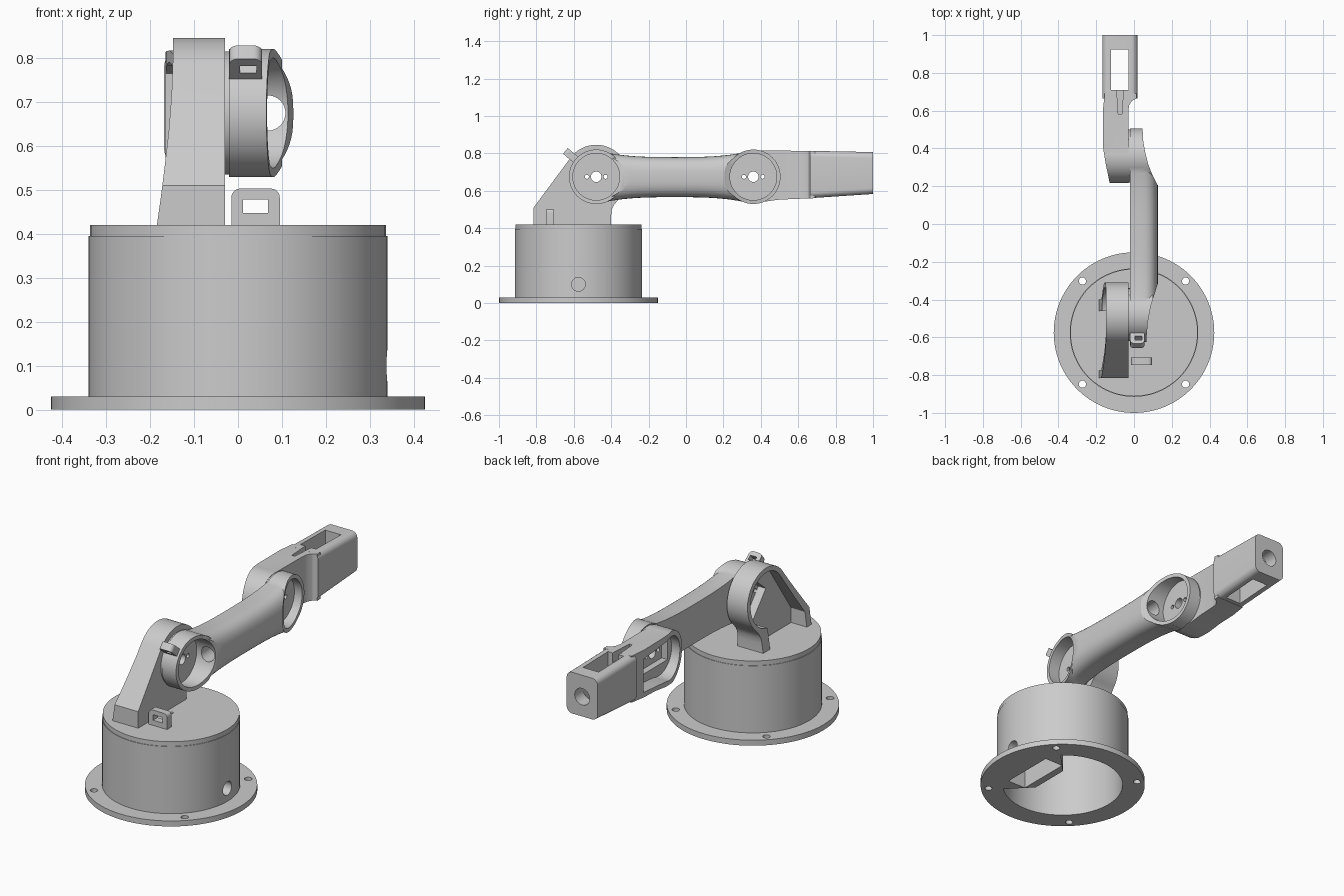
import bpy, bmesh
from math import sin, cos, pi, radians
from mathutils import Matrix

if "Cube" in bpy.data.objects:
    bpy.data.objects.remove(bpy.data.objects["Cube"])


def loft(name, rings):
    """Skin closed rings of 3D points and cap both ends."""
    bm = bmesh.new()
    vs = [[bm.verts.new(p) for p in r] for r in rings]
    n = len(vs[0])
    for a, b in zip(vs, vs[1:]):
        for i in range(n):
            j = (i + 1) % n
            bm.faces.new((a[i], a[j], b[j], b[i]))
    bm.faces.new(vs[0])
    bm.faces.new(vs[-1])
    bmesh.ops.recalc_face_normals(bm, faces=bm.faces)
    me = bpy.data.meshes.new(name)
    bm.to_mesh(me)
    bm.free()
    ob = bpy.data.objects.new(name, me)
    bpy.context.collection.objects.link(ob)
    return ob


def prism(name, pts, axis, a, b):
    """Extrude a 2D outline along an axis: x takes (y,z), y takes (x,z), z takes (x,y)."""
    put = {'x': lambda p, t: (t, p[0], p[1]),
           'y': lambda p, t: (p[0], t, p[1]),
           'z': lambda p, t: (p[0], p[1], t)}[axis]
    return loft(name, [[put(p, t) for p in pts] for t in (a, b)])


def arc(c, r, a0, a1, n=32):
    return [(c[0] + r * cos(radians(a0 + (a1 - a0) * i / n)),
             c[1] + r * sin(radians(a0 + (a1 - a0) * i / n))) for i in range(n + 1)]


def circle(c, r, n=64):
    return arc(c, r, 0, 360, n)[:-1]


def rect(x0, x1, y0, y1, r=0.0):
    if not r:
        return [(x0, y0), (x1, y0), (x1, y1), (x0, y1)]
    out = []
    for cx, cy, a in ((x1 - r, y0 + r, -90), (x1 - r, y1 - r, 0),
                      (x0 + r, y1 - r, 90), (x0 + r, y0 + r, 180)):
        out += arc((cx, cy), r, a, a + 90, 6)
    return out


def boolean(ob, op, *others):
    bpy.context.view_layer.objects.active = ob
    for o in others:
        m = ob.modifiers.new("b", 'BOOLEAN')
        m.operation, m.solver, m.object = op, 'EXACT', o
        bpy.ops.object.modifier_apply(modifier=m.name)
        bpy.data.objects.remove(o)


def cut(ob, pts, axis, a, b):
    boolean(ob, 'DIFFERENCE', prism("cutter", pts, axis, a, b))


def clip(name, w, h, t, hole, matrix):
    """Cable loop: upright rounded plate with a rectangular eye."""
    r = 0.02
    pts = [(0, 0), (w, 0)] + arc((w - r, h - r), r, 0, 90, 6) + arc((r, h - r), r, 90, 180, 6)
    ob = prism(name, pts, 'y', -t / 2, t / 2)
    cut(ob, rect(*hole), 'y', -t, t)
    ob.data.transform(matrix)
    return ob


BASE = (0, -0.575)
SHOULDER = (-0.48, 0.675)
ELBOW = (0.36, 0.675)


def screw_holes(ob, c, a, b):
    cut(ob, circle(c, 0.028, 32), 'x', a, b)
    for s in (-1, 1):
        cut(ob, circle((c[0] + s * 0.05, c[1]), 0.011, 16), 'x', a, b)


# Base drum with flange, hollow underside, screw holes and cable hole
base = prism("base_drum", circle(BASE, 0.34, 96), 'z', 0.0, 0.395)
boolean(base, 'UNION', prism("flange", circle(BASE, 0.425, 96), 'z', 0, 0.03))
cut(base, circle(BASE, 0.31, 96), 'z', -0.1, 0.37)
for sx in (-1, 1):
    for sy in (-1, 1):
        cut(base, circle((sx * 0.273, BASE[1] + sy * 0.273), 0.019, 24), 'z', -0.1, 0.1)
cut(base, circle((BASE[1], 0.1), 0.037, 32), 'x', 0.25, 0.5)

# Cable compartment inside the drum
box = prism("cable_compartment",
            [(0.09, BASE[1] - 0.11)] + arc(BASE, 0.32, -48, 48) + [(0.09, BASE[1] + 0.11)],
            'z', 0.002, 0.22)
cut(box, rect(0.13, 0.24, BASE[1] - 0.15, BASE[1] + 0.15), 'z', -0.1, 0.19)
cut(box, circle((BASE[1], 0.1), 0.037, 32), 'x', 0.2, 0.5)

# Turntable lid
lid = prism("turntable_lid", circle(BASE, 0.337, 96), 'z', 0.395, 0.42)
cut(lid, circle((0.0, -0.575), 0.011, 16), 'z', 0.3, 0.5)

# Shoulder tower: side outline, flared outer face, open cavity and motor socket
tower = prism("shoulder_tower",
              [(-0.815, 0.42), (-0.815, 0.51)] + arc(SHOULDER, 0.171, 141, -48, 56)
              + [(-0.385, 0.525), (-0.397, 0.50), (-0.40, 0.47), (-0.40, 0.42)],
              'x', -0.19, -0.03)
cut(tower, [(-0.186, 0.41), (-0.176, 0.48), (-0.166, 0.56), (-0.157, 0.64), (-0.151, 0.72),
            (-0.148, 0.80), (-0.148, 0.9), (-0.3, 0.9), (-0.3, 0.41)], 'y', -1, 0)
cut(tower, [(-0.46, 0.40)] + arc(SHOULDER, 0.145, -82, 142, 56) + [(-0.775, 0.50), (-0.775, 0.40)],
    'x', -0.3, -0.09)
socket = prism("cutter", rect(-0.05, 0.05, -0.11, 0.06), 'x', -0.2, -0.045)
socket.data.transform(Matrix.Translation((0, *SHOULDER)) @ Matrix.Rotation(radians(40), 4, 'X'))
boolean(tower, 'DIFFERENCE', socket)
screw_holes(tower, SHOULDER, -0.3, 0.0)

# Joint discs between tower, upper arm and forearm
for name, c in (("shoulder_disc", SHOULDER), ("elbow_disc", ELBOW)):
    screw_holes(prism(name, circle(c, 0.14), 'x', -0.031, -0.019), c, -0.1, 0.1)

# Upper arm: waisted D-section loft between two hubs
rings = []
for i in range(29):
    y = SHOULDER[0] + 0.84 * i / 28
    h = 0.107 + 0.037 * abs((y + 0.06) / 0.42) ** 3
    ring = [(-0.02, y, 0.673 - h)]
    for k in range(25):
        a = -pi / 2 + pi * k / 24
        s, c = sin(a), max(cos(a), 0)
        ring.append((0.035 + 0.091 * c ** 0.75, y,
                     0.673 + h * (1 if s > 0 else -1) * abs(s) ** 0.75))
    rings.append(ring + [(-0.02, y, 0.673 + h)])
arm = loft("upper_arm", rings)
for c in (SHOULDER, ELBOW):
    boolean(arm, 'UNION', prism("hub", circle(c, 0.1455, 72), 'x', -0.0201, 0.10))
cut(arm, [(0.135, -0.29), (0.12, -0.335), (0.09, -0.43), (0.073, -0.52), (0.065, -0.62),
          (0.065, -0.7), (0.25, -0.7), (0.25, -0.29)], 'z', 0.4, 1)
cut(arm, [(0.135, 0.19), (0.12, 0.215), (0.095, 0.265), (0.074, 0.32), (0.059, 0.38),
          (0.049, 0.44), (0.045, 0.51), (0.045, 0.6), (0.25, 0.6), (0.25, 0.19)], 'z', 0.4, 1)
for c in (SHOULDER, ELBOW):
    cut(arm, circle(c, 0.125), 'x', 0.0, 0.3)
    screw_holes(arm, c, -0.1, 0.1)
cut(arm, circle((0.068, 0.675), 0.04, 32), 'y', SHOULDER[0], ELBOW[0])

# Cable clips on lid and shoulder hub
clip("lid_clip", 0.11, 0.085, 0.038, (0.026, 0.083, 0.03, 0.06),
     Matrix.Translation((-0.015, -0.727, 0.418)))
clip("shoulder_clip", 0.075, 0.08, 0.04, (0.024, 0.062, 0.03, 0.056),
     Matrix.Translation((-0.02, *SHOULDER)) @ Matrix.Rotation(radians(50), 4, 'X')
     @ Matrix.Translation((0, 0, 0.135)))

# Forearm: elbow plate joined to a tapered rounded end block
fore = prism("forearm", arc(ELBOW, 0.142, 82, 262, 48) + [(0.42, 0.542), (0.5, 0.553), (0.70, 0.561),
                                                         (0.70, 0.813)], 'x', -0.2, 0.1)
plan = [(-0.03, 0.19), (-0.03, 0.60), (-0.025, 0.63), (-0.01, 0.653), (0.012, 0.664), (0.012, 0.69),
        (-0.155, 0.69), (-0.165, 0.6), (-0.163, 0.40), (-0.15, 0.32), (-0.125, 0.20), (-0.125, 0.19)]
boolean(fore, 'INTERSECT', prism("plan", plan, 'z', 0.3, 1))
block = loft("block", [[(x, y, z) for x, z in rect(-0.168, 0.018, z0, z1, 0.032)]
                       for y, z0, z1 in ((0.664, 0.5605, 0.8135), (1.0, 0.583, 0.807))])
boolean(fore, 'UNION', block)
cut(fore, arc(ELBOW, 0.115, 70, 290, 40) + [(0.60, 0.585), (0.60, 0.765)], 'x', -0.3, -0.085)
cut(fore, rect(0.28, 0.53, 0.62, 0.73), 'x', -0.3, -0.05)
cut(fore, rect(-0.122, -0.028, 0.71, 0.925), 'z', 0.3, 1)
cut(fore, circle((-0.075, 0.69), 0.045, 32), 'y', 0.9, 1.1)
cut(fore, circle((-0.075, 0.69), 0.03, 32), 'y', 0.5, 0.75)
cut(fore, [(-0.083, 0.58), (-0.065, 0.58), (-0.055, 0.72), (-0.092, 0.72)], 'z', 0.76, 0.9)
screw_holes(fore, ELBOW, -0.3, 0.0)

# Smooth curved walls, keep edges crisp
for ob in bpy.data.objects:
    bpy.ops.object.select_all(action='DESELECT')
    ob.select_set(True)
    bpy.context.view_layer.objects.active = ob
    bpy.ops.object.shade_smooth_by_angle(angle=radians(30))
